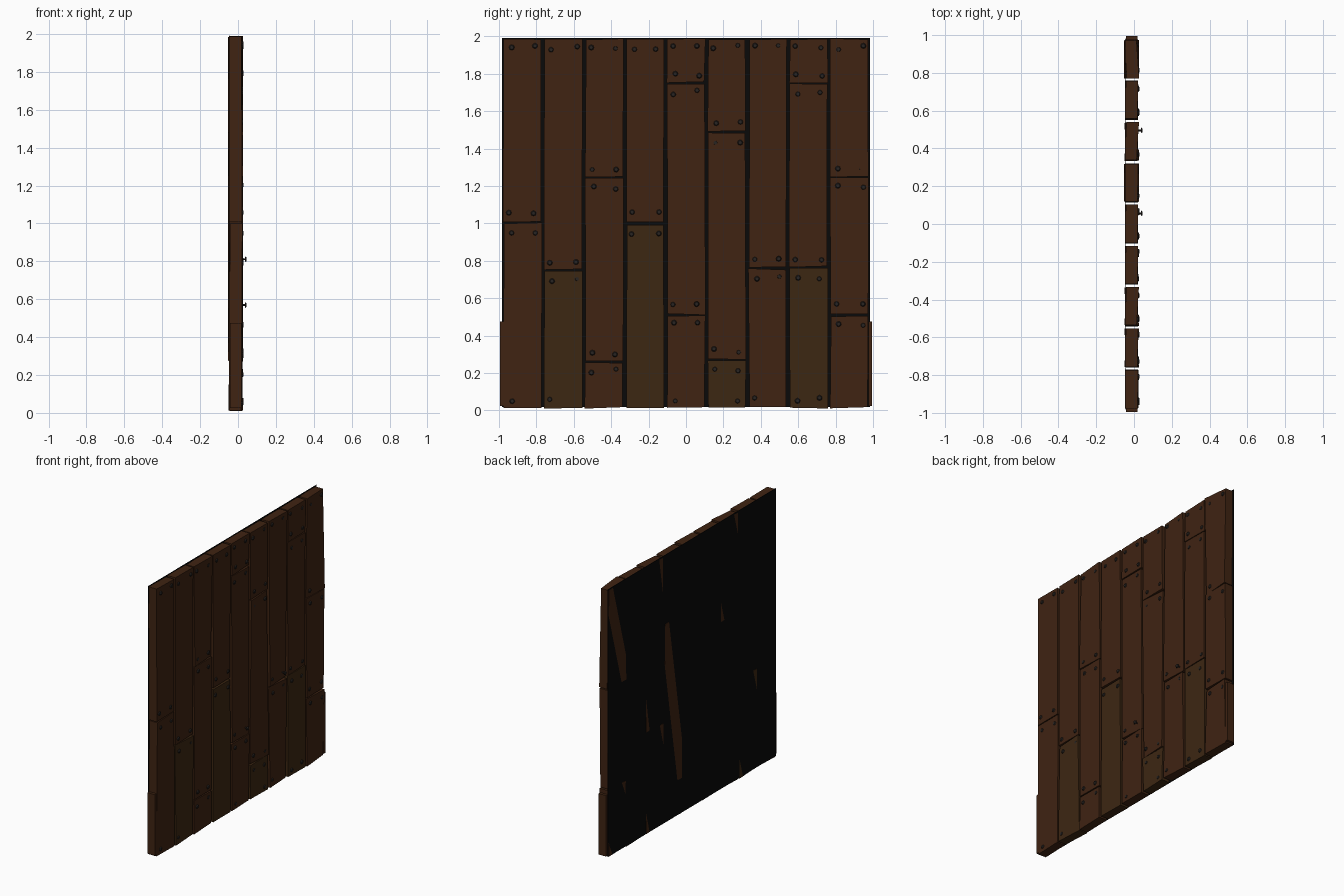
import bpy, bmesh, random
from mathutils import Matrix, Vector

if "Cube" in bpy.data.objects:
    bpy.data.objects.remove(bpy.data.objects["Cube"])

random.seed(4)
PITCH = 0.2185      # column spacing
HALF = 0.105        # half a board's width


def material(name, rgb):
    m = bpy.data.materials.new(name)
    m.diffuse_color = (*rgb, 1)
    m.use_nodes = True
    m.node_tree.nodes["Principled BSDF"].inputs["Base Color"].default_value = m.diffuse_color
    return m


woods = [material("wood_red", (0.050, 0.017, 0.006)),
         material("wood_brown", (0.046, 0.020, 0.006))]
black = material("backing_black", (0.003, 0.003, 0.003))
iron = material("nail_iron", (0.022, 0.018, 0.016))


def finish(name, bm, mat):
    bmesh.ops.recalc_face_normals(bm, faces=bm.faces)
    me = bpy.data.meshes.new(name)
    bm.to_mesh(me)
    bm.free()
    ob = bpy.data.objects.new(name, me)
    bpy.context.collection.objects.link(ob)
    me.materials.append(mat)


def box(name, centre, size, mat):
    bm = bmesh.new()
    bmesh.ops.create_cube(bm, size=1, matrix=Matrix.Translation(centre) @
                          Matrix.Diagonal((*size, 1)))
    finish(name, bm, mat)


def plank(name, y, z0, z1, mat):
    """Roughly cut board: uneven edges and a slight twist through the backing."""
    bm = bmesh.new()
    bmesh.ops.create_cube(bm, size=1)
    twist = random.choice((-.007, -.003, .001, .002, .006))
    inset = {(s, t): random.uniform(0, .008) for s in (-1, 1) for t in (-1, 1)}
    for v in bm.verts:
        side, end = (1 if v.co.y > 0 else -1), (1 if v.co.z > 0 else -1)
        d = inset[side, end]
        v.co = Vector(((.020 if v.co.x > 0 else -.045) + twist * side * end,
                       y + side * (HALF - d), z1 - d if end > 0 else z0 + d))
    finish(name, bm, mat)


def cone(bm, x0, x1, y, z, r0, r1):
    m = Matrix.Translation(((x0 + x1) / 2, y, z)) @ Matrix.Rotation(1.5708, 4, 'Y')
    bmesh.ops.create_cone(bm, cap_ends=True, segments=8, radius1=r0, radius2=r1,
                          depth=x1 - x0, matrix=m)


def nail(bm, y, z, tip):
    cone(bm, 0, tip - .004, y, z, .005, .005)       # shank
    cone(bm, tip - .008, tip, y, z, .015, .010)     # head


# Butt-joint heights in each column of boards, from y = -1 to y = 1
joints = [[1.005], [.75], [.26, 1.245], [1.0], [.51, 1.75],
          [.27, 1.49], [.76], [.765, 1.75], [.51, 1.247]]

for c, cuts in enumerate(joints):
    y = (c - 4) * PITCH
    bounds = [.01, *cuts, 1.99]
    nails = bmesh.new()
    for r, (z0, z1) in enumerate(zip(bounds, bounds[1:])):
        # the lowest boards of some columns are browner
        wood = woods[1 if r == 0 and c % 2 else 0]
        plank(f"plank_{c + 1}_{r + 1}", y, z0, z1, wood)
        # a pair of nails at each joined end, few along the ground
        for z in (z0 + .05, z1 - .05):
            for side in (-1, 1):
                if z > .1 or random.random() < .25:
                    tip = .045 if random.random() < .06 else random.uniform(.024, .029)
                    nail(nails, y + side * .065 + random.uniform(-.01, .01),
                         z + random.uniform(-.012, .012), tip)
    finish(f"nails_{c + 1}", nails, iron)

# The outermost boards flare to full width at the ground
for side in (-1, 1):
    box("edge_sliver", (-.012, side * .985, .25), (.06, .02, .45), woods[0])

# Thin black backing sheet
box("backing_sheet", (-.047, 0, 1.005), (.003, 1.965, 1.975), black)
